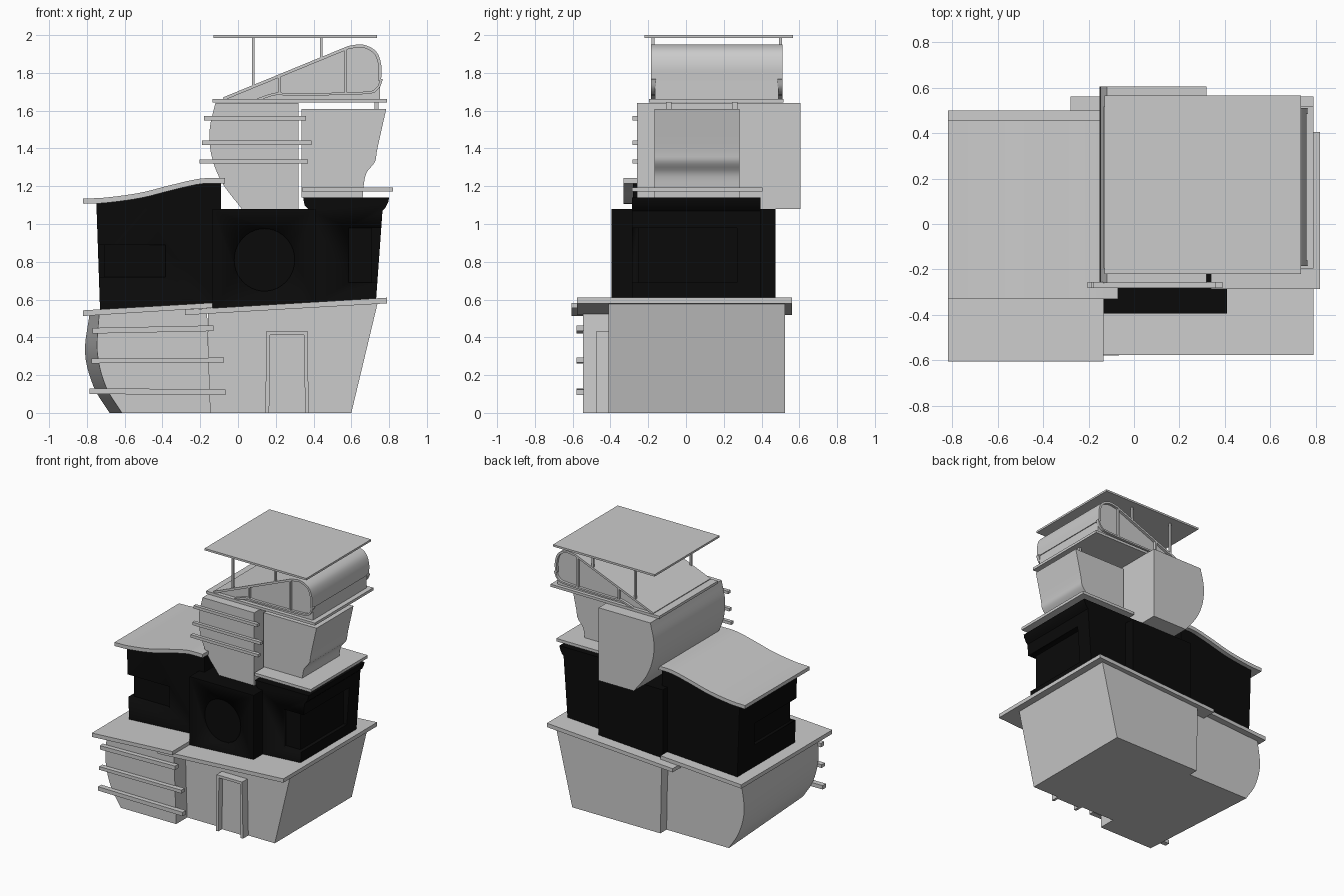
import bpy, bmesh, math
from mathutils import Vector

if "Cube" in bpy.data.objects:
    bpy.data.objects.remove(bpy.data.objects["Cube"])

black = bpy.data.materials.new("black_wall")
black.diffuse_color = (0.003, 0.003, 0.003, 1)
black.use_nodes = True
black.node_tree.nodes["Principled BSDF"].inputs["Base Color"].default_value = black.diffuse_color


def prism(name, pts, a, b, axis='y', mat=None, pts_b=None):
    """Extrude a profile (xz along y, or xy along z) from a to b."""
    bm = bmesh.new()

    def ring(p, t):
        return [bm.verts.new((u, t, v) if axis == 'y' else (u, v, t)) for u, v in p]
    r0, r1 = ring(pts, a), ring(pts_b or pts, b)
    n = len(pts)
    bm.faces.new(r0)
    bm.faces.new(r1[::-1])
    for i in range(n):
        j = (i + 1) % n
        bm.faces.new((r0[j], r0[i], r1[i], r1[j]))
    bmesh.ops.recalc_face_normals(bm, faces=bm.faces)
    me = bpy.data.meshes.new(name)
    bm.to_mesh(me)
    bm.free()
    ob = bpy.data.objects.new(name, me)
    bpy.context.collection.objects.link(ob)
    if mat:
        me.materials.append(mat)
    bpy.ops.object.select_all(action='DESELECT')
    bpy.context.view_layer.objects.active = ob
    ob.select_set(True)
    bpy.ops.object.shade_smooth_by_angle(angle=math.radians(30))
    return ob


def box(name, x0, x1, y0, y1, z0, z1, mat=None):
    return prism(name, [(x0, z0), (x1, z0), (x1, z1), (x0, z1)], y0, y1, 'y', mat)


def curve(pts, steps=5):
    """Smooth path through a few points."""
    p = [Vector(q) for q in pts]
    p = [2 * p[0] - p[1]] + p + [2 * p[-1] - p[-2]]
    out = []
    for i in range(1, len(p) - 2):
        a, b, c, d = p[i - 1:i + 3]
        for k in range(steps):
            t = k / steps
            out.append(0.5 * (2 * b + (c - a) * t + (2 * a - 5 * b + 4 * c - d) * t * t
                              + (3 * b - a - 3 * c + d) * t ** 3))
    return [tuple(v) for v in out + [p[-2]]]


def offset(path, d):
    """Shift a path to its right-hand side."""
    out = []
    for i, q in enumerate(path):
        t = (Vector(path[min(i + 1, len(path) - 1)]) - Vector(path[max(i - 1, 0)])).normalized()
        out.append((q[0] + t.y * d, q[1] - t.x * d))
    return out


def strip(name, path, d, y0, y1):
    return prism(name, path + offset(path, d)[::-1], y0, y1)


def cut(ob, cutter):
    m = ob.modifiers.new("recess", 'BOOLEAN')
    m.operation, m.solver, m.object = 'DIFFERENCE', 'EXACT', cutter
    bpy.context.view_layer.objects.active = ob
    bpy.ops.object.modifier_apply(modifier=m.name)
    bpy.data.objects.remove(cutter)


# Ground floor: curved left wing with a skewed end wall, and tapered right wing
back = curve([(-0.68, 0), (-0.765, 0.14), (-0.81, 0.32), (-0.785, 0.53)])
front = curve([(-0.615, 0), (-0.70, 0.14), (-0.745, 0.32), (-0.735, 0.53)])
prism("lower_left_wing", front + [(-0.165, 0.565), (-0.145, 0)], -0.545, 0.45,
      pts_b=back + [(-0.165, 0.565), (-0.145, 0)])
prism("lower_right_wing", [(-0.15, 0), (0.6, 0), (0.74, 0.585), (-0.16, 0.53)], -0.41, 0.525)
for i, (x0, x1, z0, z1, h) in enumerate([(-0.785, -0.065, 0.115, 0.11, 0.03),
                                         (-0.775, -0.075, 0.275, 0.28, 0.025),
                                         (-0.77, -0.13, 0.435, 0.448, 0.03)]):
    prism(f"lower_slat_{i}", [(x0, z0 - h / 2), (x1, z1 - h / 2), (x1, z1 + h / 2),
                              (x0, z0 + h / 2)], -0.58, -0.54)

# Door
prism("door_frame", [(0.145, 0), (0.165, 0), (0.17, 0.413), (0.35, 0.413), (0.355, 0),
                     (0.375, 0), (0.367, 0.433), (0.15, 0.433)], -0.475, -0.40)
box("door", 0.16, 0.36, -0.43, -0.40, 0, 0.415)

# Tilted floor slabs
prism("left_slab", [(-0.82, 0.513), (-0.135, 0.556), (-0.135, 0.583), (-0.82, 0.543)], -0.605, 0.50)
prism("right_slab", [(-0.28, 0.518), (0.79, 0.58), (0.79, 0.61), (-0.28, 0.546)], -0.577, 0.562)

# Middle floor: three black blocks with recessed windows
roof = curve([(-0.82, 1.135), (-0.7, 1.14), (-0.52, 1.165), (-0.36, 1.205), (-0.2, 1.24), (-0.07, 1.243)])
left = prism("middle_left_block", [(-0.73, 0.53), (-0.09, 0.56), (-0.09, 1.22), (-0.2, 1.22),
                                   (-0.36, 1.185), (-0.52, 1.145), (-0.75, 1.115)],
             -0.28, 0.42, mat=black)
cut(left, prism("left_window_cutter", [(-0.9, -0.5), (-0.385, -0.5), (-0.385, -0.25),
                                       (-0.71, -0.25), (-0.71, 0.22), (-0.9, 0.22)], 0.72, 0.89, 'z', black))
centre = prism("middle_centre_block", [(-0.135, 0.52), (0.41, 0.55), (0.41, 1.08), (-0.135, 1.08)],
               -0.395, 0.475, mat=black)
circle = [(0.14 + 0.16 * math.cos(k * math.pi / 20), 0.81 + 0.165 * math.sin(k * math.pi / 20))
          for k in range(40)]
cut(centre, prism("round_window_cutter", circle, -0.5, -0.375, mat=black))
right = prism("middle_right_block", [(0.375, 0.56), (0.73, 0.585), (0.765, 1.07), (0.78, 1.085),
                                     (0.795, 1.115), (0.8, 1.14), (0.345, 1.14), (0.352, 1.1),
                                     (0.375, 1.075)], -0.285, 0.395, mat=black)
cut(right, prism("right_window_cutter", [(0.585, -0.5), (0.9, -0.5), (0.9, 0.27), (0.71, 0.27),
                                         (0.71, -0.255), (0.585, -0.255)], 0.69, 0.98, 'z', black))
strip("wavy_roof", roof, 0.028, -0.33, 0.455)

# Upper floor: curved left tower with slats, and flared right tower
bow = curve([(-0.12, 1.64), (-0.15, 1.5), (-0.14, 1.36), (-0.085, 1.22), (0.02, 1.08)])
prism("upper_left_tower", bow + [(0.32, 1.08), (0.32, 1.64)], -0.26, 0.605)
for i, (x0, x1, z) in enumerate([(-0.205, 0.37, 1.33), (-0.19, 0.39, 1.43), (-0.18, 0.36, 1.56)]):
    box(f"upper_slat_{i}", x0, x1, -0.283, -0.255, z - 0.011, z + 0.011)
flare = curve([(0.66, 1.14), (0.665, 1.2), (0.68, 1.27), (0.725, 1.33), (0.738, 1.4), (0.785, 1.61)], 4)
prism("upper_right_tower", flare + [(0.335, 1.61), (0.335, 1.14)], -0.167, 0.282)
box("right_ledge", 0.34, 0.82, -0.287, 0.405, 1.172, 1.194)
for y in (-0.092, 0.258):
    box("ledge_spacer", 0.722, 0.744, y - 0.015, y + 0.015, 1.60, 1.65)
box("pod_floor", -0.135, 0.79, -0.195, 0.517, 1.642, 1.662)

# Roof pod: wedge with a rounded nose, wrapped by a shell, framed on both sides
shell = [(-0.08, 1.67), (0.57, 1.937)] + curve([(0.585, 1.943), (0.66, 1.95), (0.73, 1.915),
                                               (0.758, 1.845), (0.758, 1.76)])
inner = offset(shell, 0.014)
prism("pod_body", inner + [(0.752, 1.76), (0.752, 1.65), (-0.06, 1.65)], -0.165, 0.49)
strip("pod_shell", shell, 0.016, -0.185, 0.51)
rail = curve([(0.10, 1.665), (0.2, 1.695), (0.3, 1.692), (0.66, 1.7), (0.73, 1.72), (0.755, 1.77)])
for side, y0, y1 in (("front", -0.185, -0.16), ("back", 0.485, 0.51)):
    strip(f"pod_rail_{side}", rail, 0.013, y0, y1)
    for x, top in ((0.22, 1.785), (0.57, 1.93)):
        box(f"pod_bar_{side}", x - 0.007, x + 0.007, y0, y1, 1.685, top)

# Flat canopy on four thin posts
box("canopy", -0.13, 0.735, -0.22, 0.567, 1.985, 2.0)
for x, z in ((0.08, 1.73), (0.44, 1.875)):
    for y in (-0.175, 0.5):
        box("canopy_post", x - 0.007, x + 0.007, y - 0.008, y + 0.008, z, 1.99)
